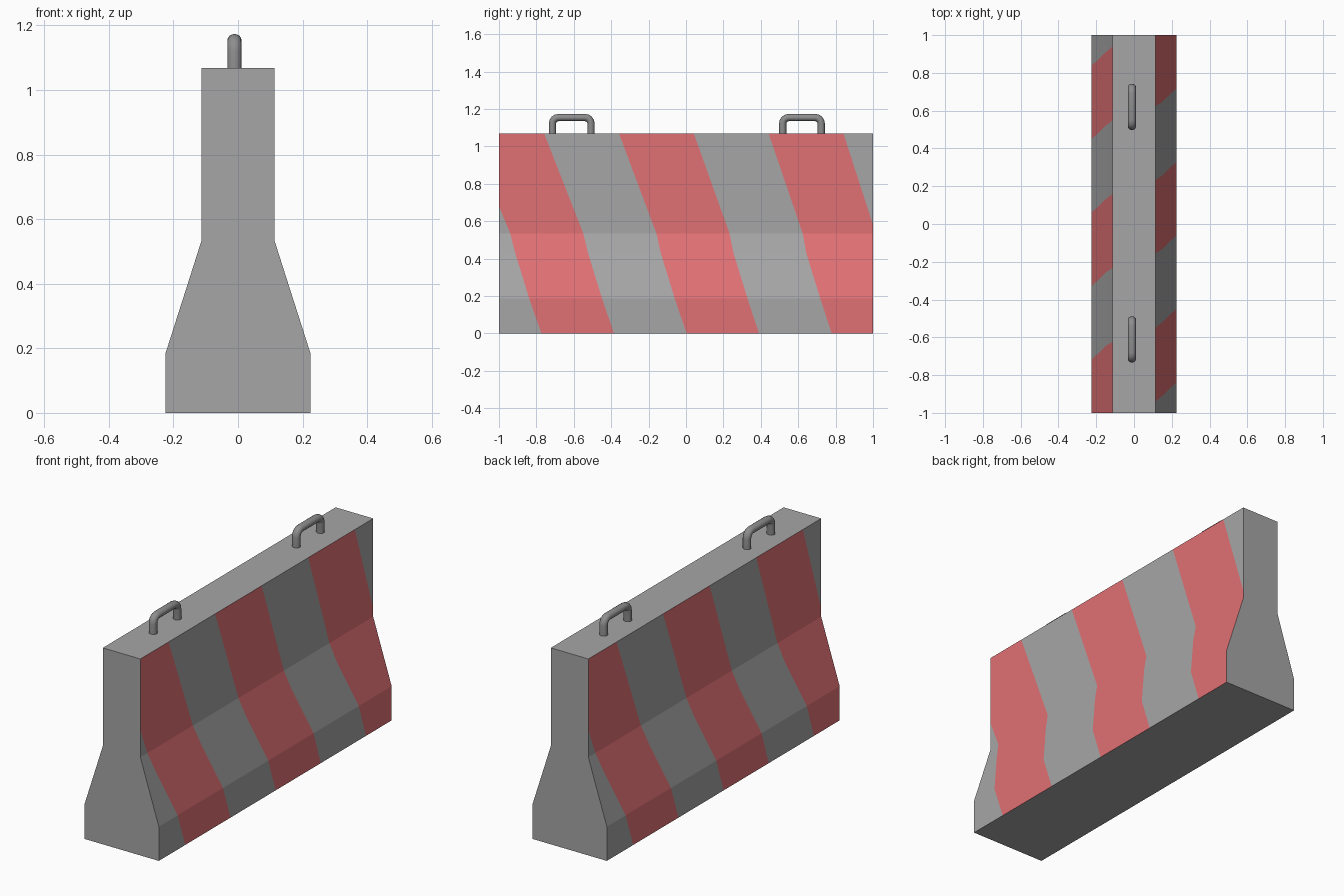
import bpy, bmesh, math
from mathutils import Vector

cube = bpy.data.objects.get("Cube")
if cube:
    bpy.data.objects.remove(cube, do_unlink=True)


def material(name, rgb):
    m = bpy.data.materials.new(name)
    m.use_nodes = True
    m.diffuse_color = (*rgb, 1)
    m.node_tree.nodes["Principled BSDF"].inputs["Base Color"].default_value = (*rgb, 1)
    return m


concrete = material("concrete grey", (0.38, 0.38, 0.38))
red = material("stripe red", (0.75, 0.165, 0.175))
steel = material("steel grey", (0.27, 0.27, 0.27))


def add_object(name, mesh, mats):
    ob = bpy.data.objects.new(name, mesh)
    for m in mats:
        mesh.materials.append(m)
    bpy.context.collection.objects.link(ob)
    return ob


# Barrier body: half width, height, stripe offset and stripe spacing per row
ROWS = [
    (0.224, 0.0, 0.003, 0.388),
    (0.224, 0.186, -0.06, 0.389),
    (0.146, 0.43, -0.135, 0.389),
    (0.113, 0.534, -0.158, 0.391),
    (0.113, 1.068, -0.358, 0.40),
]
STRIPES = range(-4, 6)


def stripe_side(bm, sign):
    """One long side, cut into slanted stripes; the other side is its half turn."""
    grid = [[bm.verts.new((sign * x, sign * (off + k * step), z)) for k in STRIPES]
            for x, z, off, step in ROWS]
    for low, high in zip(grid, grid[1:]):
        for i in range(len(STRIPES) - 1):
            f = bm.faces.new((low[i], low[i + 1], high[i + 1], high[i]))
            f.material_index = 1 if STRIPES[i] % 2 == 0 else 0
    return grid


bm = bmesh.new()
left, right = stripe_side(bm, 1), stripe_side(bm, -1)
bm.faces.new(left[-1] + right[-1])                # top
bm.faces.new((left[0] + right[0])[::-1])          # underside

# Trim both ends square and cap them
for end in (-1, 1):
    bmesh.ops.bisect_plane(bm, geom=bm.verts[:] + bm.edges[:] + bm.faces[:], dist=1e-5,
                           plane_co=(0, end, 0), plane_no=(0, end, 0), clear_outer=True)
rim = [e for e in bm.edges if e.is_boundary]
for f in bmesh.ops.holes_fill(bm, edges=rim, sides=0)["faces"]:
    f.material_index = 0
bmesh.ops.recalc_face_normals(bm, faces=bm.faces[:])
body_mesh = bpy.data.meshes.new("barrier_body")
bm.to_mesh(body_mesh)
bm.free()
add_object("barrier_body", body_mesh, (concrete, red))


# Lifting handles: bent round bars
def handle(name, y):
    half, base, top, bend, radius = 0.103, 1.05, 1.154, 0.032, 0.0195
    path = [(-half, base)]
    for side in (-1, 1):
        for i in range(5):
            a = math.pi * (1 - i / 8) if side < 0 else math.pi * (0.5 - i / 8)
            path.append((side * (half - bend) + bend * math.cos(a),
                         top - bend + bend * math.sin(a)))
    path.append((half, base))

    sides = 16
    bm = bmesh.new()
    rings = []
    for i, (py, pz) in enumerate(path):
        before, after = path[max(i - 1, 0)], path[min(i + 1, len(path) - 1)]
        along = Vector((0, after[0] - before[0], after[1] - before[1])).normalized()
        across = along.cross(Vector((1, 0, 0)))
        ring = []
        for s in range(sides):
            a = math.tau * s / sides
            offset = Vector((1.12, 0, 0)) * math.cos(a) + across * math.sin(a)
            ring.append(bm.verts.new(Vector((-0.011, y + py, pz)) + offset * radius))
        rings.append(ring)
    for r0, r1 in zip(rings, rings[1:]):
        for s in range(sides):
            t = (s + 1) % sides
            bm.faces.new((r0[s], r0[t], r1[t], r1[s])).smooth = True
    bm.faces.new(rings[0])
    bm.faces.new(rings[-1])
    bmesh.ops.recalc_face_normals(bm, faces=bm.faces[:])
    mesh = bpy.data.meshes.new(name)
    bm.to_mesh(mesh)
    bm.free()
    add_object(name, mesh, (steel,))


handle("front_handle", -0.611)
handle("back_handle", 0.62)
